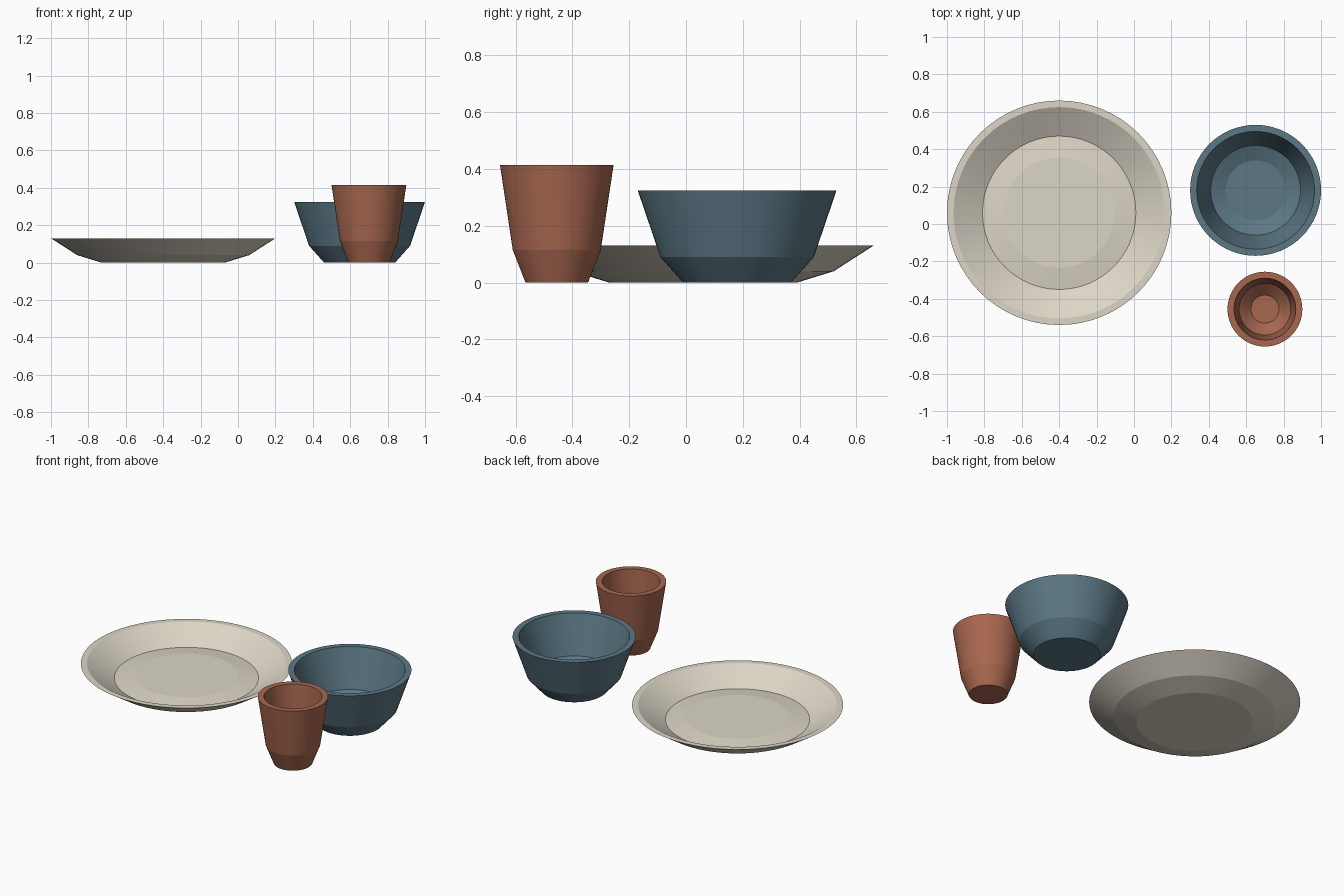
import bpy
import bmesh
from math import cos, sin, tau, radians

SEGMENTS = 64

cube = bpy.data.objects.get("Cube")
if cube:
    bpy.data.objects.remove(cube)


def make_material(name, rgb):
    mat = bpy.data.materials.new(name)
    mat.use_nodes = True
    colour = (*rgb, 1.0)
    mat.diffuse_color = colour
    bsdf = mat.node_tree.nodes["Principled BSDF"]
    bsdf.inputs["Base Color"].default_value = colour
    bsdf.inputs["Roughness"].default_value = 0.7
    return mat


def lathe(name, centre, profile, mat):
    """Turn a closed wall profile (underside, rim, inside) into a vessel."""
    bm = bmesh.new()
    rings = []
    for r, z in profile:
        rings.append([bm.verts.new((r * cos(tau * i / SEGMENTS),
                                    r * sin(tau * i / SEGMENTS), z))
                      for i in range(SEGMENTS)])
    for low, high in zip(rings, rings[1:]):
        for i in range(SEGMENTS):
            j = (i + 1) % SEGMENTS
            bm.faces.new((low[i], low[j], high[j], high[i]))
    # Flat foot and flat inner floor
    bm.faces.new(list(reversed(rings[0])))
    bm.faces.new(rings[-1])
    bmesh.ops.recalc_face_normals(bm, faces=bm.faces[:])

    mesh = bpy.data.meshes.new(name)
    bm.to_mesh(mesh)
    bm.free()
    mesh.materials.append(mat)
    obj = bpy.data.objects.new(name, mesh)
    obj.location = (*centre, 0)
    bpy.context.collection.objects.link(obj)

    # Round walls stay smooth, the creases between bands stay crisp
    bpy.ops.object.select_all(action='DESELECT')
    obj.select_set(True)
    bpy.context.view_layer.objects.active = obj
    bpy.ops.object.shade_smooth_by_angle(angle=radians(7))
    return obj


cream = make_material("cream glaze", (0.72, 0.67, 0.57))
blue = make_material("slate blue glaze", (0.107, 0.188, 0.235))
clay = make_material("terracotta", (0.39, 0.135, 0.078))

# Wide shallow plate with a slightly raised centre
lathe("plate", (-0.40, 0.06),
      [(0.33, 0), (0.46, 0.04), (0.60, 0.13),
       (0.565, 0.13), (0.41, 0.04), (0.295, 0.055)], cream)

# Deep bowl
lathe("bowl", (0.65, 0.18),
      [(0.19, 0), (0.27, 0.09), (0.35, 0.325),
       (0.315, 0.325), (0.24, 0.09), (0.16, 0.055)], blue)

# Tall cup
lathe("cup", (0.70, -0.455),
      [(0.11, 0), (0.155, 0.115), (0.20, 0.415),
       (0.165, 0.415), (0.138, 0.115), (0.075, 0.055)], clay)
